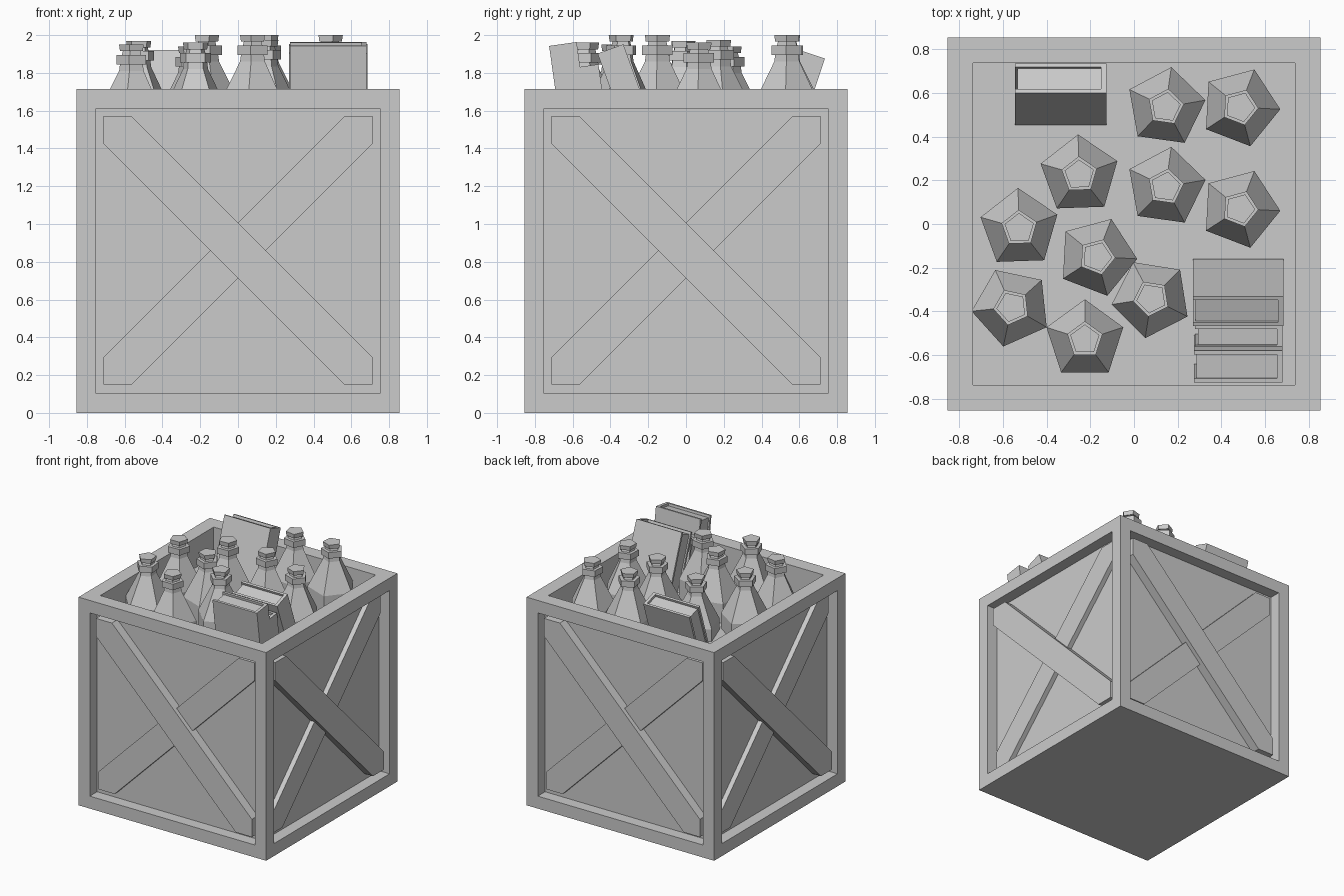
import bpy, bmesh
from math import radians, cos, sin, pi
from mathutils import Matrix, Vector

if "Cube" in bpy.data.objects:
    bpy.data.objects.remove(bpy.data.objects["Cube"])

HALF, TOP, FLOOR = 0.855, 1.715, 1.47


def finish(name, bm):
    bmesh.ops.recalc_face_normals(bm, faces=bm.faces)
    mesh = bpy.data.meshes.new(name)
    bm.to_mesh(mesh)
    bm.free()
    ob = bpy.data.objects.new(name, mesh)
    bpy.context.collection.objects.link(ob)
    return ob


def add_box(bm, lo, hi):
    lo, hi = Vector(lo), Vector(hi)
    m = Matrix.Translation((lo + hi) / 2) @ Matrix.Diagonal((*(hi - lo), 1))
    return bmesh.ops.create_cube(bm, size=1, matrix=m)["verts"]


def recess(bm, face, border, depth):
    n = face.normal.copy()
    bmesh.ops.inset_individual(bm, faces=[face], thickness=border)
    new = bmesh.ops.extrude_discrete_faces(bm, faces=[face])["faces"]
    bmesh.ops.translate(bm, verts=new[0].verts, vec=-n * depth)


# Crate: solid block with recessed side panels and an open top
bm = bmesh.new()
add_box(bm, (-HALF, -HALF, 0), (HALF, HALF, TOP))
bm.normal_update()
for f in list(bm.faces):
    if f.normal.z > 0.5:
        recess(bm, f, 0.165, TOP - FLOOR)
    elif abs(f.normal.z) < 0.5:
        recess(bm, f, 0.145, 0.095)
finish("crate", bm)


# Crossed braces on each side
def brace(name, mirror, front, turn):
    a, b = 0.711, 0.565
    outline = [(-a, a), (-b, a), (a, -b), (a, -a), (b, -a), (-a, b)]
    bm = bmesh.new()
    face = bm.faces.new([bm.verts.new((x * mirror, -0.75, z + 0.86)) for x, z in outline])
    new = bmesh.ops.extrude_face_region(bm, geom=[face])["geom"]
    bmesh.ops.translate(bm, verts=[g for g in new if isinstance(g, bmesh.types.BMVert)],
                        vec=(0, 0.75 - front, 0))
    bmesh.ops.rotate(bm, verts=bm.verts, matrix=Matrix.Rotation(turn, 3, "Z"))
    finish(name, bm)


for i in range(4):
    brace(f"main_brace_{i + 1}", 1, 0.835, i * pi / 2)
    brace(f"cross_brace_{i + 1}", -1, 0.80, i * pi / 2)


# Five-sided bottles: profile as (radius, distance below the cap top)
PROFILE = [(0.185, 0.37), (0.07, 0.14), (0.065, 0.105), (0.085, 0.105), (0.085, 0.055),
           (0.055, 0.055), (0.05, 0.035), (0.065, 0.035), (0.07, 0.0)]


def bottle(name, x, y, angle, top):
    bm = bmesh.new()
    rings = []
    for r, z in [(0.185, FLOOR)] + [(r, top - d) for r, d in PROFILE]:
        rings.append([bm.verts.new((x + r * cos(radians(angle + 72 * k)),
                                    y + r * sin(radians(angle + 72 * k)), z)) for k in range(5)])
    for lo, hi in zip(rings, rings[1:]):
        for k in range(5):
            j = (k + 1) % 5
            bm.faces.new((lo[k], lo[j], hi[j], hi[k]))
    bm.faces.new(rings[0])
    bm.faces.new(rings[-1])
    finish(name, bm)


BOTTLES = [(0.145, 0.535, 10, 2.0), (0.485, 0.535, -3, 2.0), (-0.25, 0.225, 92, 1.94),
           (0.145, 0.17, 10, 1.975), (0.485, 0.07, -3, 1.96), (-0.525, -0.02, 92, 1.97),
           (-0.17, -0.15, -3, 2.0), (0.08, -0.34, 45, 2.0), (-0.56, -0.38, 42, 1.95),
           (-0.225, -0.53, 90, 1.96)]
for i, b in enumerate(BOTTLES):
    bottle(f"bottle_{i + 1}", *b)


# Books: two covers, a spine and slightly sunken pages, leaning about x
def book(name, x0, x1, y, z, thick, tilt, length):
    t, c = thick / 2, 0.018
    bm = bmesh.new()
    for s in (-1, 1):
        lo, hi = sorted((s * t, s * (t - c)))
        add_box(bm, (x0, lo, -length), (x1, hi, 0))
    add_box(bm, (x1 - 0.025, -t + c, -length), (x1, t - c, 0))
    add_box(bm, (x0 + 0.012, -t + c, -length + 0.02), (x1 - 0.025, t - c, -0.02))
    bmesh.ops.transform(bm, verts=bm.verts, matrix=Matrix.Translation((0, y, z))
                        @ Matrix.Rotation(radians(tilt), 4, "X"))
    finish(name, bm)


# Top-centre position (y, z), thickness, lean and length
book("leaning_book_back", -0.545, -0.125, 0.668, 1.898, 0.142, -18.4, 0.47)
book("leaning_book_front", 0.27, 0.685, -0.40, 1.927, 0.145, 20, 0.5)
book("low_book", 0.28, 0.68, -0.518, 1.838, 0.11, 8, 0.4)
book("corner_book", 0.275, 0.68, -0.652, 1.953, 0.147, 8, 0.5)
